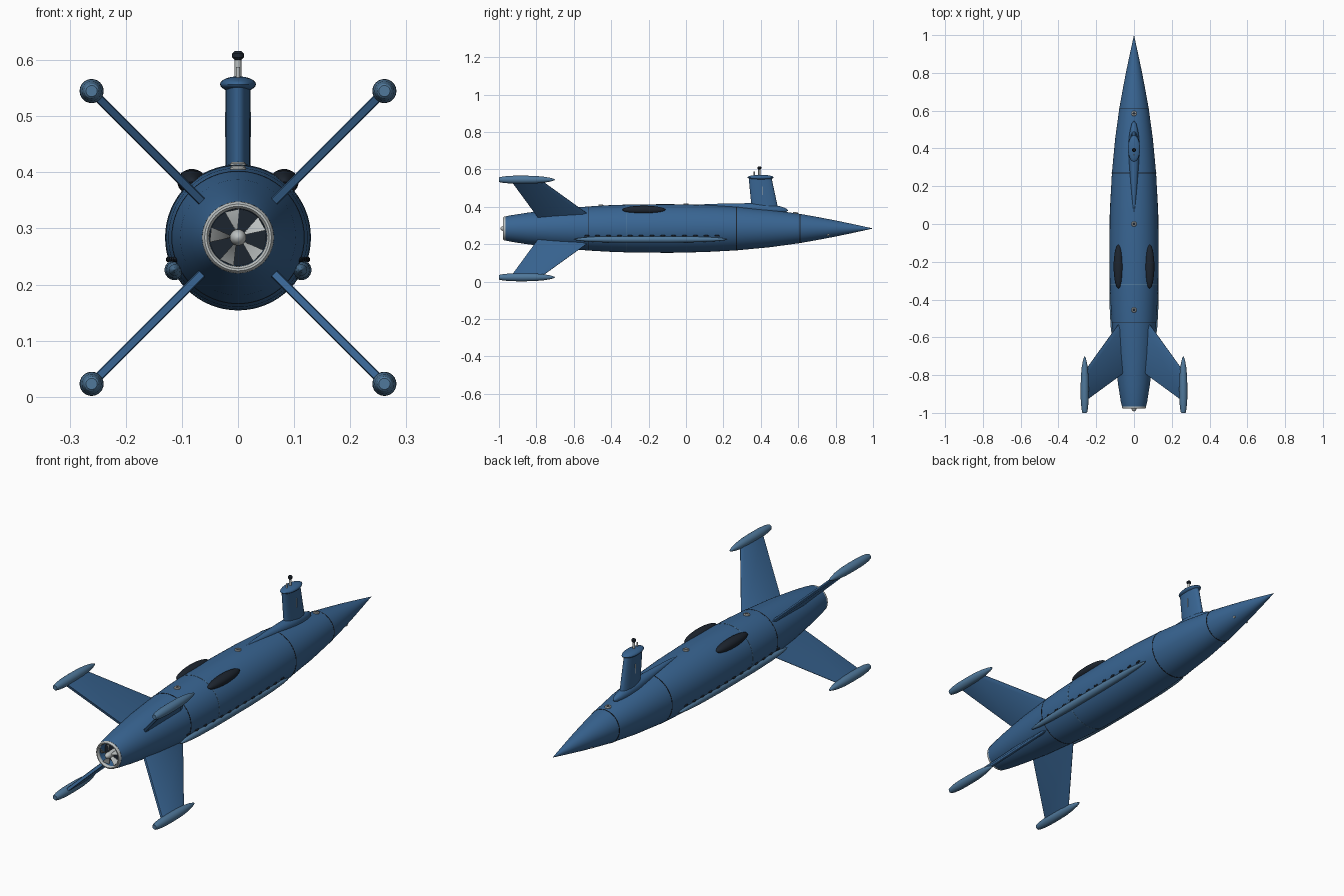
import bpy, bmesh, math
from mathutils import Vector, Matrix

if "Cube" in bpy.data.objects:
    bpy.data.objects.remove(bpy.data.objects["Cube"])

AXIS_Z = 0.284


def material(name, rgb):
    m = bpy.data.materials.new(name)
    m.diffuse_color = (*rgb, 1)
    m.use_nodes = True
    m.node_tree.nodes["Principled BSDF"].inputs["Base Color"].default_value = m.diffuse_color
    return m


BLUE = material("hull_blue", (0.04, 0.13, 0.29))
PALE_BLUE = material("pod_blue", (0.08, 0.19, 0.33))
DARK = material("dark_glass", (0.012, 0.018, 0.028))
METAL = material("light_metal", (0.50, 0.53, 0.53))


def finish(name, bm, mat):
    bmesh.ops.recalc_face_normals(bm, faces=bm.faces)
    me = bpy.data.meshes.new(name)
    bm.to_mesh(me)
    bm.free()
    me.materials.append(mat)
    ob = bpy.data.objects.new(name, me)
    bpy.context.collection.objects.link(ob)
    return ob


def bridge(bm, rings, cap=True):
    for a, b in zip(rings, rings[1:]):
        n = len(a)
        for i in range(n):
            bm.faces.new((a[i], a[(i + 1) % n], b[(i + 1) % n], b[i]))
    if cap:
        bm.faces.new(rings[0])
        bm.faces.new(rings[-1])


def lathe(name, profile, mat, loc=(0, 0, AXIS_Z), n=32, direction=(0, 1, 0), closed=False):
    """Revolve (distance along axis, radius) pairs around an axis."""
    bm = bmesh.new()
    rings = []
    for d, r in profile:
        rings.append([bm.verts.new((max(r, 0.0002) * math.cos(2 * math.pi * i / n),
                                    max(r, 0.0002) * math.sin(2 * math.pi * i / n), d)) for i in range(n)])
    if closed:
        rings.append(rings[0])
    bridge(bm, rings, not closed)
    rot = Vector((0, 0, 1)).rotation_difference(Vector(direction)).to_matrix().to_4x4()
    bm.transform(Matrix.Translation(loc) @ rot)
    return finish(name, bm, mat)


def loft(name, sections, mat):
    bm = bmesh.new()
    bridge(bm, [[bm.verts.new(p) for p in s] for s in sections])
    return finish(name, bm, mat)


def ellipsoid(name, loc, size, mat, seg=32):
    bm = bmesh.new()
    bmesh.ops.create_uvsphere(bm, u_segments=seg, v_segments=seg // 2, radius=1)
    bm.transform(Matrix.Translation(loc) @ Matrix.Diagonal((*size, 1)))
    return finish(name, bm, mat)


# Hull, open at the tail with a recessed duct
HULL = [(1, 0), (0.9, 0.022), (0.8, 0.043), (0.7, 0.062), (0.61, 0.078), (0.45, 0.100), (0.27, 0.117),
        (0.1, 0.126), (-0.08, 0.130), (-0.28, 0.129), (-0.42, 0.124), (-0.52, 0.118), (-0.7, 0.103),
        (-0.85, 0.084), (-0.94, 0.070), (-0.965, 0.064)]
lathe("hull", HULL + [(-0.965, 0.052), (-0.92, 0.050)], BLUE, n=64)


def hull_radius(y):
    for (a, ra), (b, rb) in zip(HULL, HULL[1:]):
        if b <= y <= a:
            return ra + (rb - ra) * (a - y) / (a - b)


# Hull seams
for k, y in enumerate((0.61, 0.27, -0.32, -0.52)):
    r = hull_radius(y)
    lathe(f"hull_seam_{k}", [(y - 0.002, r - 0.004), (y - 0.002, r + 0.0008),
                             (y + 0.002, r + 0.0008), (y + 0.002, r - 0.004)], DARK if k != 2 else PALE_BLUE,
          n=64, closed=True)

# Tail ring, duct backing and propeller
ring = [(-0.968 + 0.010 * math.sin(a), 0.0575 + 0.0065 * math.cos(a))
        for a in (i * math.pi / 5 for i in range(10))]
lathe("tail_ring", ring, METAL, n=48, closed=True)
lathe("duct_backing", [(-0.926, 0.051), (-0.920, 0.051)], DARK, n=48)
lathe("propeller_hub", [(-0.992, 0), (-0.990, 0.006), (-0.984, 0.011), (-0.973, 0.0145), (-0.925, 0.0145)], METAL)
for k in range(5):
    ang = math.radians(102 + 72 * k)
    sections = []
    for r, w in ((0.010, 0.10), (0.030, 0.24), (0.051, 0.27)):
        sec = []
        for s, dy in ((-1, -0.001), (1, -0.001), (1, 0.002), (-1, 0.002)):
            a = ang + s * w
            sec.append((r * math.cos(a), -0.962 + dy + s * 0.007, AXIS_Z + r * math.sin(a)))
        sections.append(sec)
    loft(f"propeller_blade_{k}", sections, METAL)

# Four swept tail fins with tip pods
POD = [(-0.150, 0.010), (-0.147, 0.013), (-0.125, 0.0175), (-0.08, 0.0210), (-0.02, 0.0215), (0.04, 0.0205),
       (0.09, 0.016), (0.125, 0.010), (0.145, 0.004), (0.150, 0)]
for k in range(4):
    ang = math.radians(45 + 90 * k)
    out = Vector((math.cos(ang), 0, math.sin(ang)))
    side = Vector((-out.z, 0, out.x))
    sections = []
    for r, lead, trail in ((0.075, -0.49, -0.785), (0.365, -0.775, -0.935)):
        pts = [(lead, 0.001), (lead - 0.025, 0.008), (trail + 0.01, 0.008), (trail, 0.006)]
        pts += [(y, -t) for y, t in reversed(pts)]
        sections.append([out * r + side * t + Vector((0, y, AXIS_Z)) for y, t in pts])
    loft(f"tail_fin_{k}", sections, BLUE)
    lathe(f"fin_pod_{k}", POD, PALE_BLUE, loc=out * 0.369 + Vector((0, -0.85, AXIS_Z)), n=24)

# Fairing at the foot of the sail
lathe("sail_fairing", [(-0.25, 0), (-0.18, 0.009), (-0.08, 0.018), (0.03, 0.026), (0.10, 0.030), (0.16, 0.027),
                       (0.20, 0.021), (0.235, 0.012), (0.25, 0)], BLUE,
      loc=(0, 0.297, 0.395), direction=(0, 1, -0.06))

# Sail with rounded cap
sections = []
for z, back, front in ((0.37, 0.353, 0.497), (0.556, 0.335, 0.457)):
    mid, half = (back + front) / 2, (front - back) / 2
    sec = []
    for i in range(32):
        a = 2 * math.pi * i / 32
        s = math.sin(a)
        sec.append((0.022 * math.copysign(abs(s) ** 0.9, s), mid + half * math.cos(a), z))
    sections.append(sec)
loft("sail", sections, BLUE)
ellipsoid("sail_cap", (0, 0.399, 0.557), (0.032, 0.070, 0.014), BLUE)
for s in (-1, 1):
    lathe(f"sail_slot_{s}", [(0, 0.0018), (0.045, 0.0018)], METAL, loc=(s * 0.0218, 0.41, 0.463),
          n=8, direction=(0, 0, 1))

# Masts on the sail
lathe("periscope_mast", [(0.56, 0.006), (0.605, 0.006)], METAL, loc=(0, 0.392, 0), n=16, direction=(0, 0, 1))
lathe("periscope_head", [(0.600, 0.006), (0.605, 0.0105), (0.612, 0.0105), (0.616, 0.006)], DARK,
      loc=(0, 0.392, 0), n=20, direction=(0, 0, 1))
lathe("short_mast", [(0.56, 0.004), (0.588, 0.004)], METAL, loc=(0, 0.366, 0), n=12, direction=(0, 0, 1))

# Deck hatches: pale rim with dark glass
for k, y in enumerate((0.585, 0.0, -0.455)):
    slope = (hull_radius(y + 0.03) - hull_radius(y - 0.03)) / 0.06
    up = (0, -slope, 1)
    base = (0, y, AXIS_Z + hull_radius(y))
    lathe(f"hatch_rim_{k}", [(-0.006, 0.014), (0.003, 0.014), (0.006, 0.011), (0.005, 0.007), (-0.006, 0.007)],
          METAL, loc=base, n=24, direction=up, closed=True)
    lathe(f"hatch_glass_{k}", [(-0.006, 0.008), (0.003, 0.008), (0.005, 0.003)], DARK, loc=base, n=20, direction=up)

# Parts mirrored left and right
RAIL = [(-0.41, 0), (-0.395, 0.005), (-0.36, 0.010), (-0.28, 0.015), (-0.15, 0.018), (0.1, 0.018), (0.26, 0.015),
        (0.35, 0.010), (0.395, 0.005), (0.41, 0)]
for s, word in ((-1, "left"), (1, "right")):
    ellipsoid(f"canopy_{word}", (s * 0.082, -0.225, 0.383), (0.026, 0.116, 0.023), DARK)
    lathe(f"side_rail_{word}", RAIL, PALE_BLUE, loc=(s * 0.113, -0.19, 0.226), n=24)
    for k in range(13):
        y = -0.53 + 0.058 * k
        x = math.sqrt(hull_radius(y) ** 2 - 0.039 ** 2)
        ellipsoid(f"porthole_{word}_{k}", (s * x, y, 0.245), (0.005, 0.014, 0.005), DARK, 12)
    ellipsoid(f"bow_light_{word}", (s * 0.037, 0.76, 0.250), (0.005, 0.008, 0.005), METAL, 12)

# Smooth shading with crisp edges
bpy.ops.object.select_all(action='SELECT')
bpy.context.view_layer.objects.active = bpy.data.objects["hull"]
bpy.ops.object.shade_smooth_by_angle(angle=math.radians(32))
